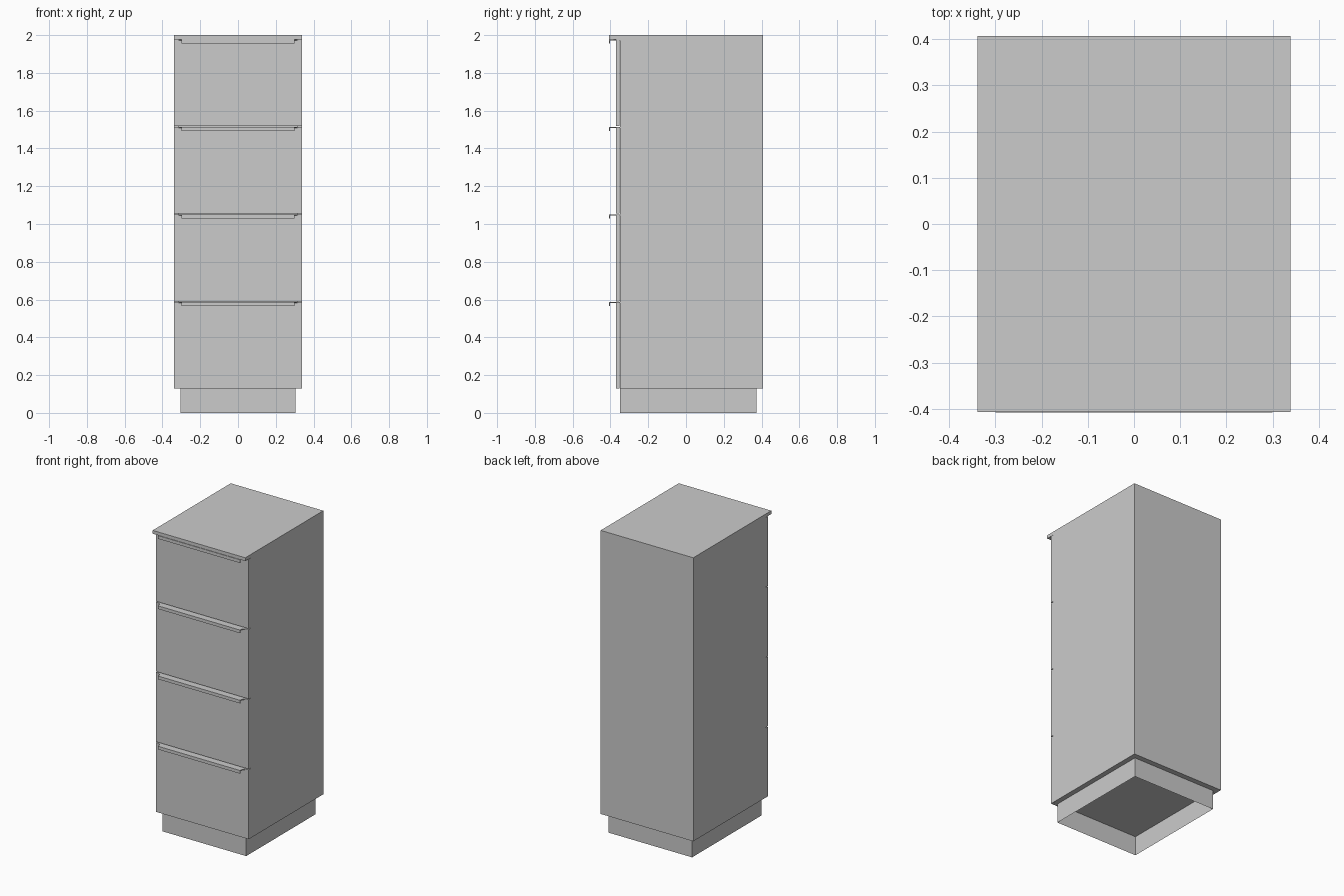
import bpy, bmesh, math

if "Cube" in bpy.data.objects:
    bpy.data.objects.remove(bpy.data.objects["Cube"])


def finish(name, bm):
    bmesh.ops.recalc_face_normals(bm, faces=bm.faces)
    me = bpy.data.meshes.new(name)
    bm.to_mesh(me)
    bm.free()
    ob = bpy.data.objects.new(name, me)
    bpy.context.collection.objects.link(ob)
    return ob


def box(name, x, y, z):
    bm = bmesh.new()
    bmesh.ops.create_cube(bm, size=1)
    for v in bm.verts:
        for i, (a, b) in enumerate((x, y, z)):
            v.co[i] = a if v.co[i] < 0 else b
    return finish(name, bm)


def prism(name, outline, z0, z1, caps=True):
    bm = bmesh.new()
    low = [bm.verts.new((x, y, z0)) for x, y in outline]
    high = [bm.verts.new((x, y, z1)) for x, y in outline]
    n = len(outline)
    for i in range(n):
        j = (i + 1) % n
        bm.faces.new((low[i], low[j], high[j], high[i]))
    if caps:
        bm.faces.new(low[::-1])
        bm.faces.new(high)
    return finish(name, bm)


W = 0.338                              # half width of the cabinet
FRONT, CASE, BACK = -0.371, -0.35, 0.407
BOTTOM, TOP = 0.128, 1.978

# Carcass panels
box("top_panel", (-W, W), (-0.407, BACK), (TOP, 2.0))
box("bottom_panel", (-W, W), (CASE, BACK), (BOTTOM, 0.154))
box("back_panel", (-W, W), (0.387, BACK), (0.154, TOP))
for name, s in (("left_side", -1), ("right_side", 1)):
    box(name, sorted((s * W, s * (W - 0.025))), (CASE, 0.387), (0.154, TOP))

# Open, thin-walled plinth
prism("plinth", [(-0.305, -0.35), (0.305, -0.35), (0.305, 0.372), (-0.305, 0.372)],
      0, BOTTOM, caps=False)

# Handle plan outline: full width over the drawer front, curving in to the lip
R = 0.03
curve = [(0.3 + R - R * math.sin(t), FRONT - R + R * math.cos(t))
         for t in (math.radians(a) for a in range(0, 91, 15))]
half = [(W, -0.345), (W, FRONT)] + curve + [(0.3, -0.408)]
plan = half + [(-x, y) for x, y in reversed(half)]

# Drawer fronts with a pull strip along each top edge
pitch = 0.4635
for i in range(4):
    z = 0.581 + i * pitch
    low = BOTTOM if i == 0 else z - pitch + 0.01
    box(f"drawer_front_{i + 1}", (-W, W), (FRONT, CASE - 0.001), (low, z))
    prism(f"handle_plate_{i + 1}", plan, z, z + 0.005)
    box(f"handle_lip_{i + 1}", (-0.3, 0.3), (-0.408, -0.403), (z - 0.016, z))
